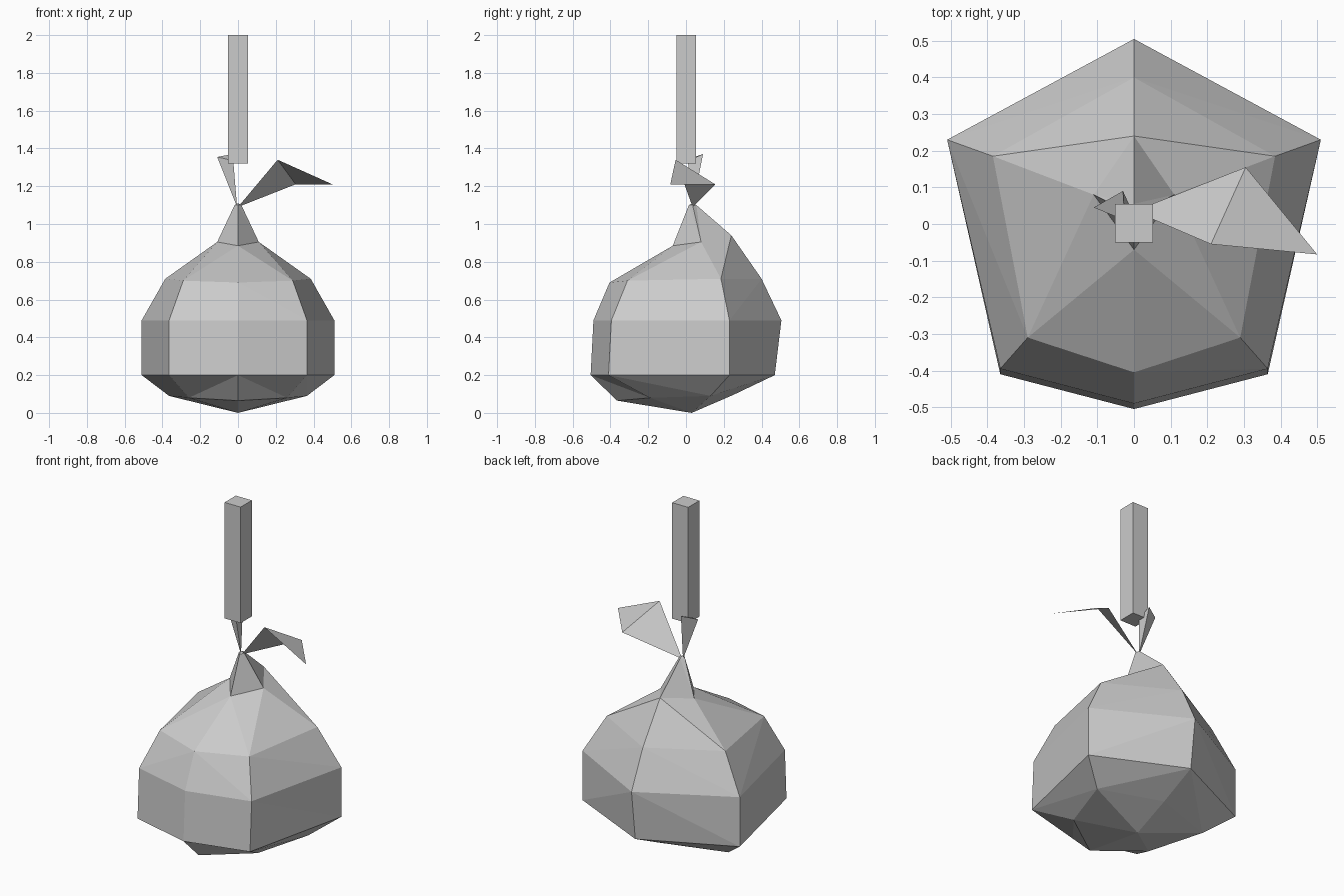
import bpy

if "Cube" in bpy.data.objects:
    bpy.data.objects.remove(bpy.data.objects["Cube"])

grey = bpy.data.materials.new("plain grey")
grey.diffuse_color = (0.6, 0.6, 0.6, 1)
grey.use_nodes = True
grey.node_tree.nodes["Principled BSDF"].inputs["Base Color"].default_value = grey.diffuse_color


def make(name, verts, faces):
    mesh = bpy.data.meshes.new(name)
    mesh.from_pydata(verts, [], faces)
    mesh.materials.append(grey)
    obj = bpy.data.objects.new(name, mesh)
    bpy.context.collection.objects.link(obj)
    return obj


# Sack: right half as rows of four points (front, front corner, back corner, back)
base, tip = (0, 0.03, 0), (0, 0.035, 1.11)
side, knot_side = (0.11, 0.08, 0.905), (0.018, 0.035, 1.1)
rows = [
    [base] * 4,
    [(0, -0.365, 0.065), (0.26, -0.19, 0.08), (0.365, 0.13, 0.09), (0, 0.25, 0.095)],
    [(0, -0.505, 0.2), (0.365, -0.41, 0.2), (0.51, 0.23, 0.2), (0, 0.47, 0.2)],
    [(0, -0.49, 0.49), (0.365, -0.395, 0.49), (0.51, 0.23, 0.49), (0, 0.505, 0.49)],
    [(0, -0.405, 0.69), (0.29, -0.31, 0.7), (0.385, 0.185, 0.71), (0, 0.4, 0.71)],
    [(0, -0.07, 0.885), side, side, (0, 0.24, 0.94)],
    [(0, 0.015, 1.1), knot_side, knot_side, (0, 0.055, 1.1)],
    [tip] * 4,
]
verts = list(dict.fromkeys(p for row in rows for p in row))
index = {p: i for i, p in enumerate(verts)}
faces = []
for low, high in zip(rows, rows[1:]):
    for i in range(3):
        a, b, c, d = low[i], low[i + 1], high[i + 1], high[i]
        tris = [(a, b, c), (a, c, d)] if i == 2 else [(a, b, d), (b, c, d)]
        faces += [[index[p] for p in t] for t in tris if len(set(t)) == 3]
sack = make("sack", verts, faces)
mirror = sack.modifiers.new("mirror", 'MIRROR')
mirror.merge_threshold = 0.001

# Large folded cloth end on the right of the knot
make("large_cloth_end",
     [(0.0, 0.035, 1.09), (0.21, -0.055, 1.34), (0.305, 0.155, 1.21), (0.5, -0.083, 1.21)],
     [(0, 2, 1), (1, 2, 3)])

# Small pinched cloth end, rising from the knot towards the cord
make("small_cloth_end",
     [(-0.005, 0.035, 1.09), (-0.11, 0.045, 1.355), (-0.03, 0.09, 1.37), (-0.025, 0.01, 1.335)],
     [(0, 2, 1), (0, 3, 2), (0, 1, 3), (1, 2, 3)])

# Square post above the knot
bpy.ops.mesh.primitive_cube_add(size=1, location=(0, 0.002, 1.66))
post = bpy.context.object
post.name = "hanging_post"
post.scale = (0.104, 0.104, 0.68)
post.data.materials.append(grey)
